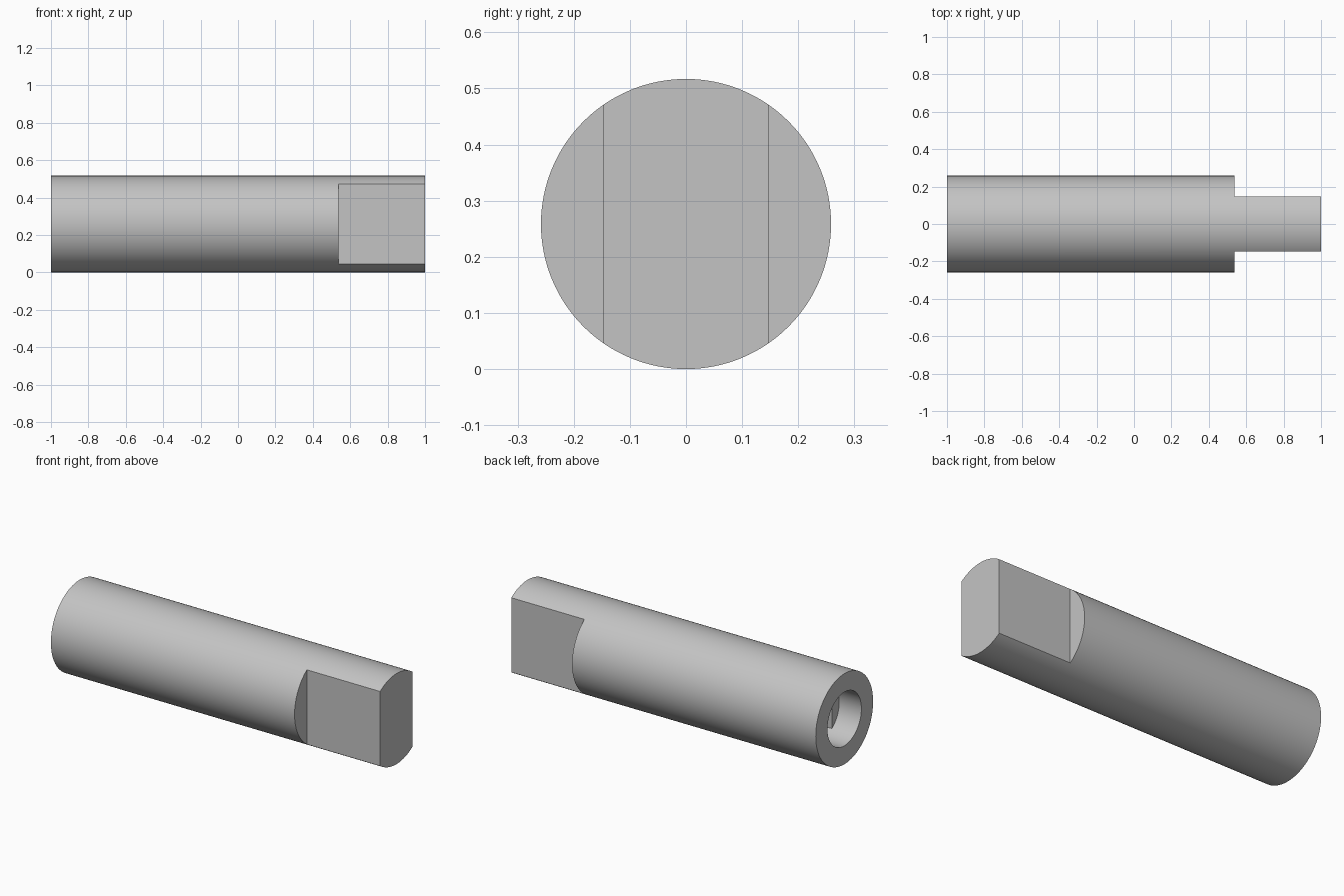
import bpy
import math

if "Cube" in bpy.data.objects:
    bpy.data.objects.remove(bpy.data.objects["Cube"], do_unlink=True)

RADIUS = 0.2585
FLAT = 0.147          # half thickness of the tongue
SHOULDER = 0.538      # where the tongue starts
BORE = 0.153
BORE_DEPTH = 0.14
SOCKET_DEPTH = 0.46
SOCKET_FLAT = FLAT * BORE / RADIUS

steel = bpy.data.materials.new("grey steel")
steel.use_nodes = True
grey = (0.55, 0.55, 0.55, 1)
steel.diffuse_color = grey
steel.node_tree.nodes["Principled BSDF"].inputs["Base Color"].default_value = grey


def rod(name, radius, x0, x1):
    """Cylinder lying along x."""
    bpy.ops.mesh.primitive_cylinder_add(
        vertices=128, radius=radius, depth=x1 - x0,
        location=((x0 + x1) / 2, 0, RADIUS), rotation=(0, math.pi / 2, 0))
    ob = bpy.context.object
    ob.name = name
    bpy.ops.object.transform_apply(location=False, rotation=True, scale=True)
    ob.data.materials.append(steel)
    return ob


def block(name, x0, x1, y0, y1):
    """Box taller than the shaft."""
    bpy.ops.mesh.primitive_cube_add(
        size=1, location=((x0 + x1) / 2, (y0 + y1) / 2, RADIUS))
    ob = bpy.context.object
    ob.name = name
    ob.scale = (x1 - x0, y1 - y0, 1)
    bpy.ops.object.transform_apply(location=False, rotation=False, scale=True)
    ob.data.materials.append(steel)
    return ob


def cut(target, cutter, operation="DIFFERENCE"):
    mod = target.modifiers.new("cut", "BOOLEAN")
    mod.operation = operation
    mod.solver = "EXACT"
    mod.object = cutter
    bpy.ops.object.select_all(action="DESELECT")
    bpy.context.view_layer.objects.active = target
    target.select_set(True)
    bpy.ops.object.modifier_apply(modifier=mod.name)
    bpy.data.objects.remove(cutter, do_unlink=True)


shaft = rod("shaft", RADIUS, -1, 1)

# Two flats that leave the tongue
for side in (-1, 1):
    y0, y1 = sorted((side * FLAT, side * 0.5))
    cut(shaft, block("flat_cutter", SHOULDER, 1.2, y0, y1))

# Deep socket with two flats, shaped to take a tongue
socket = rod("socket_cutter", BORE, -1 + BORE_DEPTH / 2, -1 + SOCKET_DEPTH)
cut(socket, block("socket_width", -1.5, 0, -SOCKET_FLAT, SOCKET_FLAT), "INTERSECT")
cut(shaft, socket)

# Round bore at the open end
cut(shaft, rod("bore_cutter", BORE, -1.2, -1 + BORE_DEPTH))

bpy.ops.object.select_all(action="DESELECT")
shaft.select_set(True)
bpy.context.view_layer.objects.active = shaft
bpy.ops.object.shade_smooth_by_angle(angle=math.radians(25))
